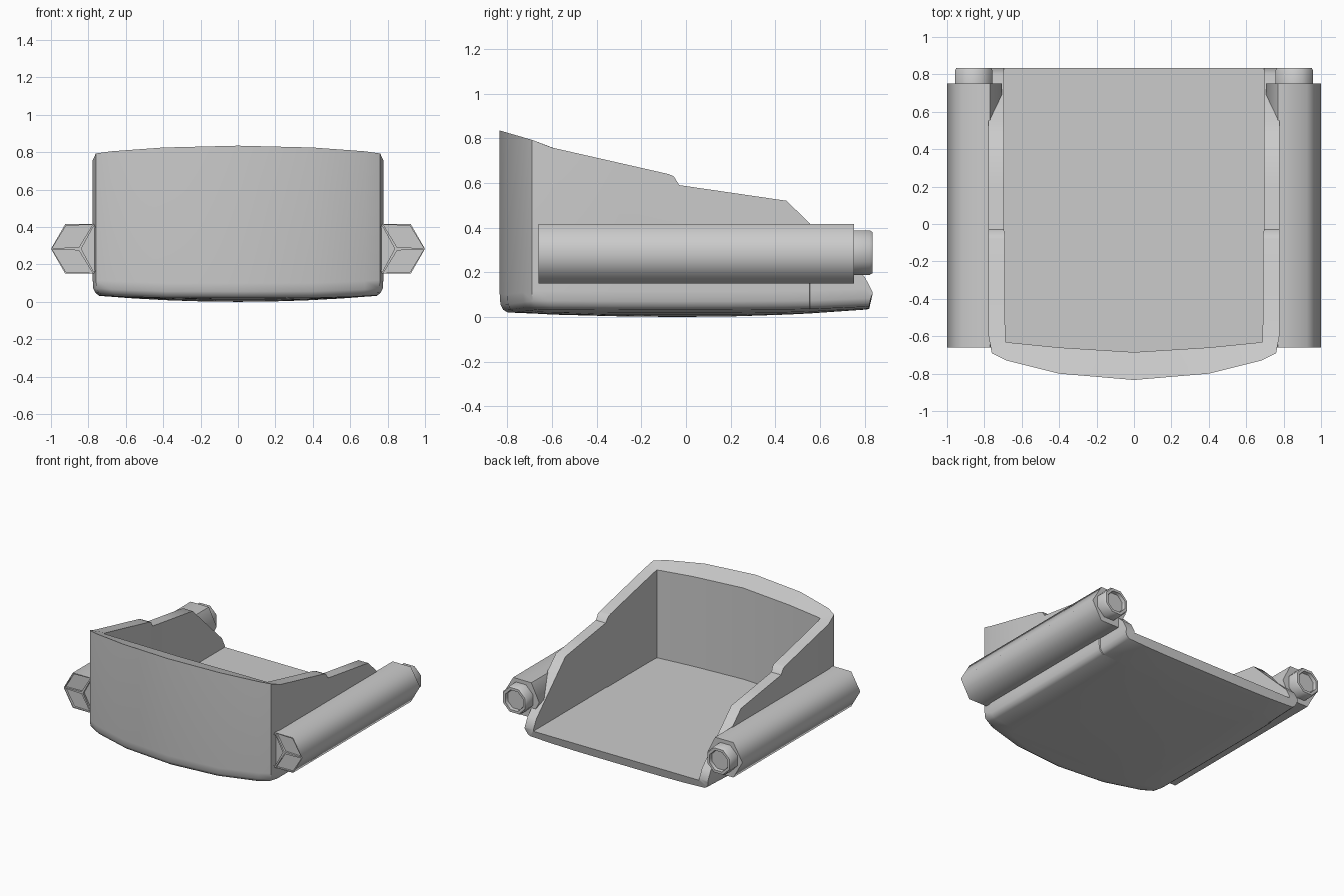
import bpy, bmesh
from math import cos, sin, pi, radians, hypot
from mathutils import Vector

cube = bpy.data.objects.get("Cube")
if cube:
    bpy.data.objects.remove(cube, do_unlink=True)

grey = bpy.data.materials.new("plain_grey")
grey.use_nodes = True
tone = (0.6, 0.6, 0.6, 1)
grey.diffuse_color = tone
grey.node_tree.nodes["Principled BSDF"].inputs["Base Color"].default_value = tone


def finish(bm, name, angle, mirror=False):
    bmesh.ops.remove_doubles(bm, verts=bm.verts, dist=0.0005)
    bmesh.ops.recalc_face_normals(bm, faces=bm.faces)
    mesh = bpy.data.meshes.new(name)
    bm.to_mesh(mesh)
    bm.free()
    mesh.materials.append(grey)
    obj = bpy.data.objects.new(name, mesh)
    bpy.context.collection.objects.link(obj)
    bpy.ops.object.select_all(action='DESELECT')
    obj.select_set(True)
    bpy.context.view_layer.objects.active = obj
    bpy.ops.object.shade_smooth_by_angle(angle=radians(angle))
    if mirror:
        obj.modifiers.new("mirror", 'MIRROR')
    return obj


# Rim height along the length
RIM = [(-0.835, 0.835), (-0.68, 0.79), (-0.63, 0.765), (-0.08, 0.64), (-0.055, 0.63),
       (-0.03, 0.59), (0.45, 0.52), (0.8, 0.18), (0.836, 0.11)]


def rim(y):
    for (y0, z0), (y1, z1) in zip(RIM, RIM[1:]):
        if y <= y1:
            return z0 + (z1 - z0) * (y - y0) / (y1 - y0)
    return RIM[-1][1]


def belly(x, y):
    lift = 0.02 if y < 0 else 0.035
    return hypot(0.035 * (x / 0.777) ** 2, lift * (y / 0.83) ** 2)


# Scoop shell: closed cross-sections skinned from the nose to the open back
# Each station: outer x, outer y, inner x, inner y
stations = [(0, -0.834, 0, -0.685), (0.4, -0.8, 0.4, -0.66), (0.68, -0.73, 0.66, -0.634),
            (0.76, -0.69, 0.686, -0.63), (0.777, -0.6, 0.688, -0.595)]
stations += [(0.777, y, 0.69, y) for y in (-0.3, -0.08, -0.055)]
stations += [(0.777, y, 0.695, y) for y in (-0.03, 0.2, 0.45, 0.553)]
stations += [(0.768, y, 0.695, y) for y in (0.556, 0.8, 0.835)]
STEPS = [-1, -0.75, -0.5, -0.25, 0, 0.25, 0.5, 0.75, 1]
EDGE = [(0, 0.08), (0.003, 0.035), (0.015, 0.012)]   # inset, height of the lower rounding
FLOOR = 0.1


def section(ox, oy, ix, iy):
    last = oy > 0.83
    half = [(ix, iy, rim(iy)), (ox, oy, rim(oy))]
    base = belly(ox, oy)
    for inset, up in EDGE + [(0.035, 0)]:
        x = ox - inset if ox else 0
        y = oy + (inset if oy < -0.6 else 0)
        z = min(base + up, rim(oy) - 0.01)
        if last:
            y -= 0.015 * (1 - up / 0.08)
        half.append((x, y, z))
    bx, by, _ = half.pop()
    loop = [(t * ix, iy, FLOOR) for t in STEPS] + half
    loop += [(t * bx, by, belly(t * bx, oy)) for t in reversed(STEPS)]
    loop += [(-x, y, z) for x, y, z in reversed(half)]
    return loop


bm = bmesh.new()
rows = [[bm.verts.new(p) for p in section(*s)] for s in stations]
n = len(rows[0])
for a, b in zip(rows, rows[1:]):
    for i in range(n):
        j = (i + 1) % n
        bm.faces.new((a[i], a[j], b[j], b[i]))
# Back end: a lip across the floor and a cap on each wall
end, m, h = rows[-1], len(STEPS), len(EDGE) + 2
for i in range(m - 1):
    k = 2 * m + h - 1 - i
    bm.faces.new((end[i], end[i + 1], end[k - 1], end[k]))
bm.faces.new(end[m - 1:m + h + 1])
bm.faces.new(end[2 * m + h - 1:] + [end[0]])
bmesh.ops.dissolve_degenerate(bm, dist=0.0005, edges=bm.edges)
finish(bm, "scoop_shell", 42)


def ring(bm, sides, radius, cx, cz, y, turn=0):
    pts = [2 * pi * i / sides + turn for i in range(sides)]
    return [bm.verts.new((max(0.705, cx + radius * cos(a)), y, cz + radius * sin(a))) for a in pts]


def skin(bm, a, b):
    for i in range(len(a)):
        j = (i + 1) % len(a)
        bm.faces.new((a[i], a[j], b[j], b[i]))


# Hexagonal side tubes with three sunken diamond panels on the front end
CX, CZ = 0.847, 0.283
bm = bmesh.new()
front = ring(bm, 6, 0.153, CX, CZ, -0.66)
back = ring(bm, 6, 0.153, CX, CZ, 0.752)
skin(bm, front, back)
bm.faces.new(back)
hub = bm.verts.new((CX, -0.66, CZ))
panels = [bm.faces.new((hub, front[i], front[i + 1], front[(i + 2) % 6])) for i in (0, 2, 4)]
bmesh.ops.recalc_face_normals(bm, faces=bm.faces)
bmesh.ops.inset_individual(bm, faces=panels, thickness=0.009)
sunk = bmesh.ops.extrude_discrete_faces(bm, faces=panels)["faces"]
for face in sunk:
    bmesh.ops.translate(bm, verts=face.verts, vec=Vector((0, 0.015, 0)))
finish(bm, "side_tubes", 62, True)

# Octagonal rear plugs with a recessed end
bm = bmesh.new()
profile = [(0.108, 0.74), (0.108, 0.822), (0.1, 0.835), (0.08, 0.835), (0.076, 0.81)]
rings = [ring(bm, 8, r, 0.857, 0.288, y, pi / 8) for r, y in profile]
for a, b in zip(rings, rings[1:]):
    skin(bm, a, b)
bm.faces.new(rings[0])
bm.faces.new(rings[-1])
finish(bm, "rear_plugs", 46, True)
